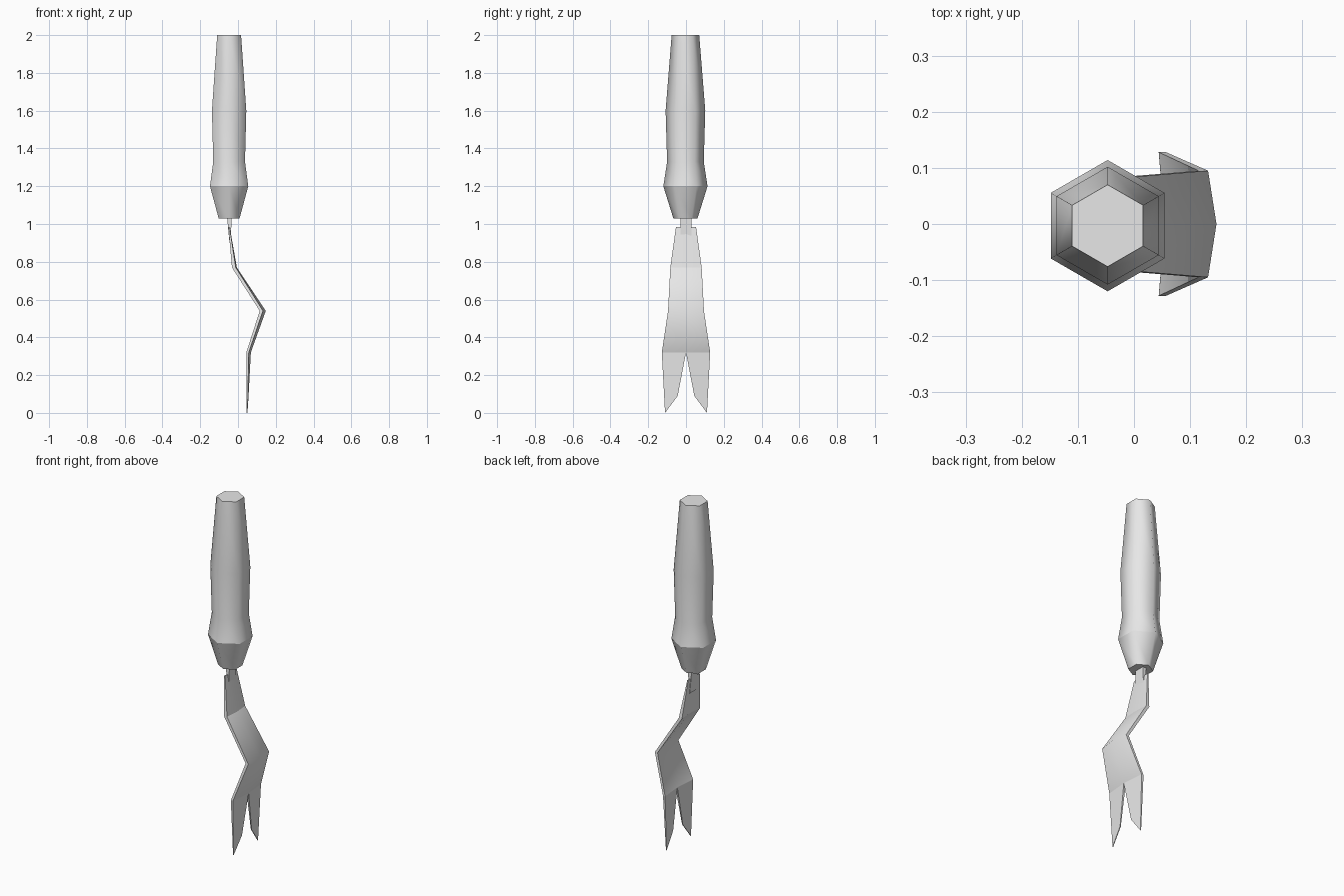
import bpy, bmesh, math
from mathutils import Vector

cube = bpy.data.objects.get("Cube")
if cube:
    bpy.data.objects.remove(cube)

grey = bpy.data.materials.new("plain_grey")
grey.use_nodes = True
grey.diffuse_color = (0.8, 0.8, 0.8, 1)
grey.node_tree.nodes["Principled BSDF"].inputs["Base Color"].default_value = (0.8, 0.8, 0.8, 1)


def finish(name, bm, sharp_heights=()):
    """Smooth the part, keeping steep edges and chosen level edges sharp."""
    bmesh.ops.recalc_face_normals(bm, faces=bm.faces[:])
    for face in bm.faces:
        face.smooth = True
    for edge in bm.edges:
        level = any(all(abs(v.co.z - z) < 0.02 for v in edge.verts) for z in sharp_heights)
        steep = len(edge.link_faces) == 2 and edge.calc_face_angle() > math.radians(66)
        edge.smooth = not (level or steep)
    mesh = bpy.data.meshes.new(name)
    bm.to_mesh(mesh)
    bm.free()
    mesh.materials.append(grey)
    bpy.context.collection.objects.link(bpy.data.objects.new(name, mesh))


def loft(bm, rings):
    """Skin a stack of equal rings and cap both ends."""
    rings = [[bm.verts.new(p) for p in ring] for ring in rings]
    n = len(rings[0])
    for low, high in zip(rings, rings[1:]):
        for i in range(n):
            j = (i + 1) % n
            bm.faces.new((low[i], low[j], high[j], high[i]))
    bm.faces.new(rings[0][::-1])
    bm.faces.new(rings[-1])


CX, CY = -0.047, -0.003

# Six-sided handle: (radius, height)
profile = [(0.064, 1.03), (0.117, 1.2), (0.097, 1.33), (0.105, 1.6), (0.073, 2.0)]
bm = bmesh.new()
loft(bm, [[(CX + r * math.sin(k * math.pi / 3), CY + r * math.cos(k * math.pi / 3), z)
           for k in range(6)] for r, z in profile])
finish("handle", bm, [1.2])

# Tang: a wedge pinched onto the blade
bm = bmesh.new()
loft(bm, [[(x + sx * dx, sy * 0.03, z) for sx, sy in ((-1, -1), (1, -1), (1, 1), (-1, 1))]
          for x, dx, z in ((-0.042, 0.003, 0.9), (-0.046, 0.013, 1.05))])
finish("tang", bm)

# Bent blade: (height, half width, edge x, middle x, thickness)
rows = [(0.985, 0.053, -0.045, -0.044, 0.006),
        (0.77, 0.083, -0.012, -0.006, 0.02),
        (0.54, 0.095, 0.132, 0.147, 0.017),
        (0.32, 0.128, 0.057, 0.068, 0.013)]
bm = bmesh.new()
thickness = {}


def point(x, y, z, t):
    v = bm.verts.new((x, y, z))
    thickness[round(z, 3)] = t
    return v


grid = [[point(xe, -w, z, t), point(xm, 0, z, t), point(xe, w, z, t)]
        for z, w, xe, xm, t in rows]
for a, b in zip(grid, grid[1:]):
    for i in (0, 1):
        bm.faces.new((a[i], a[i + 1], b[i + 1], b[i]))

# Two pointed tines split by a notch
for side, outer in ((-1, grid[-1][0]), (1, grid[-1][2])):
    tip = point(0.05, side * 0.111, 0, 0.004)
    inner = point(0.056, side * 0.044, 0.09, 0.005)
    bm.faces.new((outer, grid[-1][1], inner, tip))
bmesh.ops.recalc_face_normals(bm, faces=bm.faces[:])

# Give the sheet its tapering thickness
out = bmesh.ops.extrude_face_region(bm, geom=bm.faces[:], use_keep_orig=True)
for v in out["geom"]:
    if isinstance(v, bmesh.types.BMVert):
        v.co -= Vector((thickness[min(thickness, key=lambda z: abs(z - v.co.z))], 0, 0))
finish("forked_blade", bm, [0.32, 0.77])
